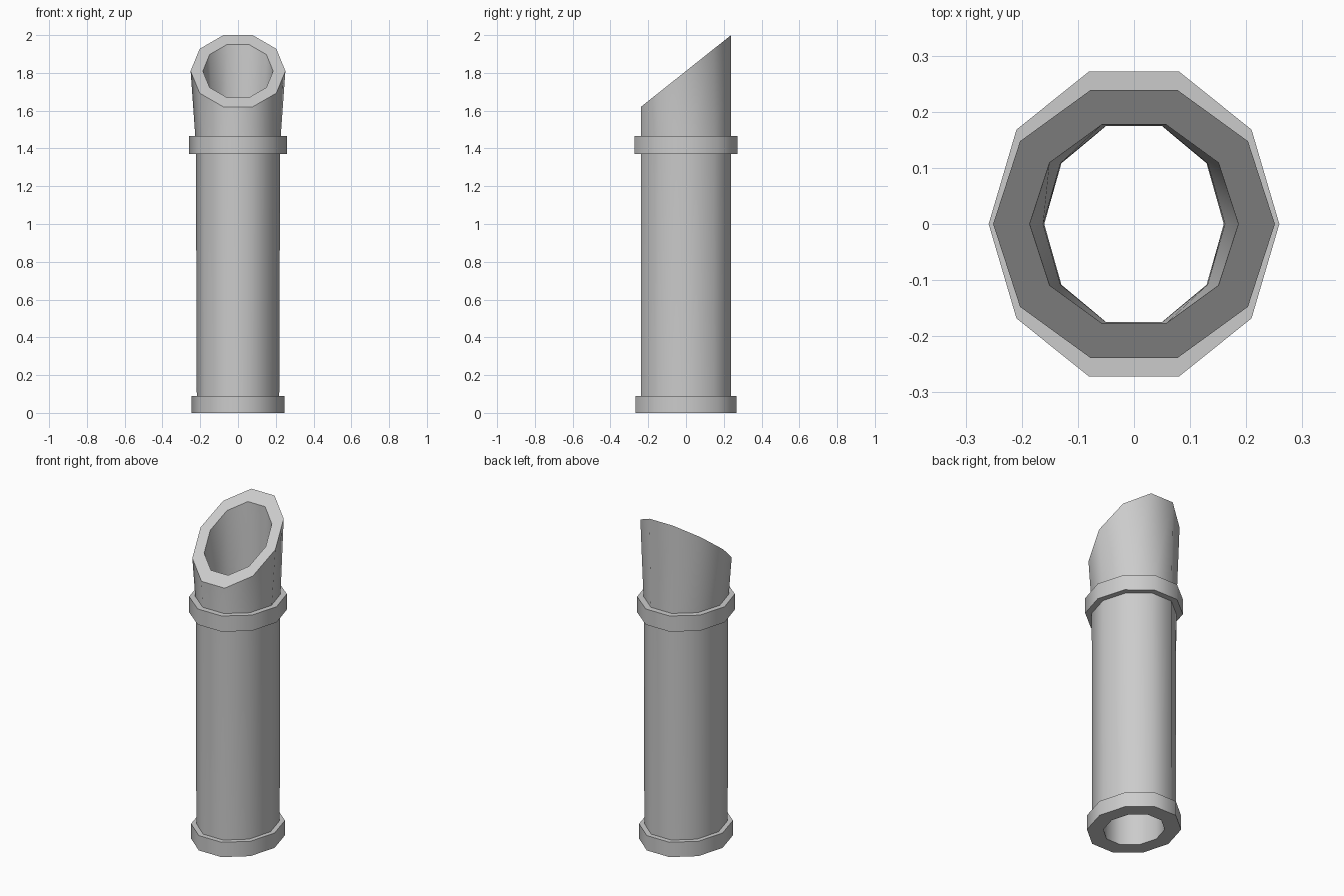
import bpy, bmesh, math

if "Cube" in bpy.data.objects:
    bpy.data.objects.remove(bpy.data.objects["Cube"])

SIDES = 10
SLOPE = 0.795  # slant of the cut mouth


def loft(name, rings, closed=False):
    """Skin a list of ten-sided rings (rx, ry, z, slope)."""
    bm = bmesh.new()
    loops = []
    for rx, ry, z, slope in rings:
        loop = []
        for i in range(SIDES):
            a = 2 * math.pi * i / SIDES
            y = ry * math.sin(a)
            loop.append(bm.verts.new((rx * math.cos(a), y, z + slope * y)))
        loops.append(loop)
    pairs = list(zip(loops, loops[1:]))
    if closed:
        pairs.append((loops[-1], loops[0]))
    for low, high in pairs:
        for i in range(SIDES):
            j = (i + 1) % SIDES
            bm.faces.new((low[i], low[j], high[j], high[i]))
    mesh = bpy.data.meshes.new(name)
    bm.to_mesh(mesh)
    bm.free()
    obj = bpy.data.objects.new(name, mesh)
    bpy.context.collection.objects.link(obj)
    bpy.ops.object.select_all(action='DESELECT')
    obj.select_set(True)
    bpy.context.view_layer.objects.active = obj
    bpy.ops.object.shade_smooth_by_angle(angle=math.radians(45))
    return obj


# Hollow pipe: up the outside, over the slanted rim, down the bore
loft("pipe", [
    (0.218, 0.25, 0, 0),
    (0.223, 0.25, 1.42, 0),
    (0.251, 0.251, 1.81, SLOPE),
    (0.186, 0.186, 1.81, SLOPE),
    (0.162, 0.184, 1.42, 0),
    (0.160, 0.184, 0, 0),
], closed=True)


# Collars wrapped around the pipe
def collar(name, rx, ry, z0, z1, pipe_rx):
    loft(name, [(pipe_rx, 0.25, z0, 0), (rx, ry, z0, 0),
                (rx, ry, z1, 0), (pipe_rx, 0.25, z1, 0)])


collar("base_collar", 0.246, 0.281, 0, 0.09, 0.218)
collar("upper_collar", 0.259, 0.286, 1.37, 1.465, 0.222)
